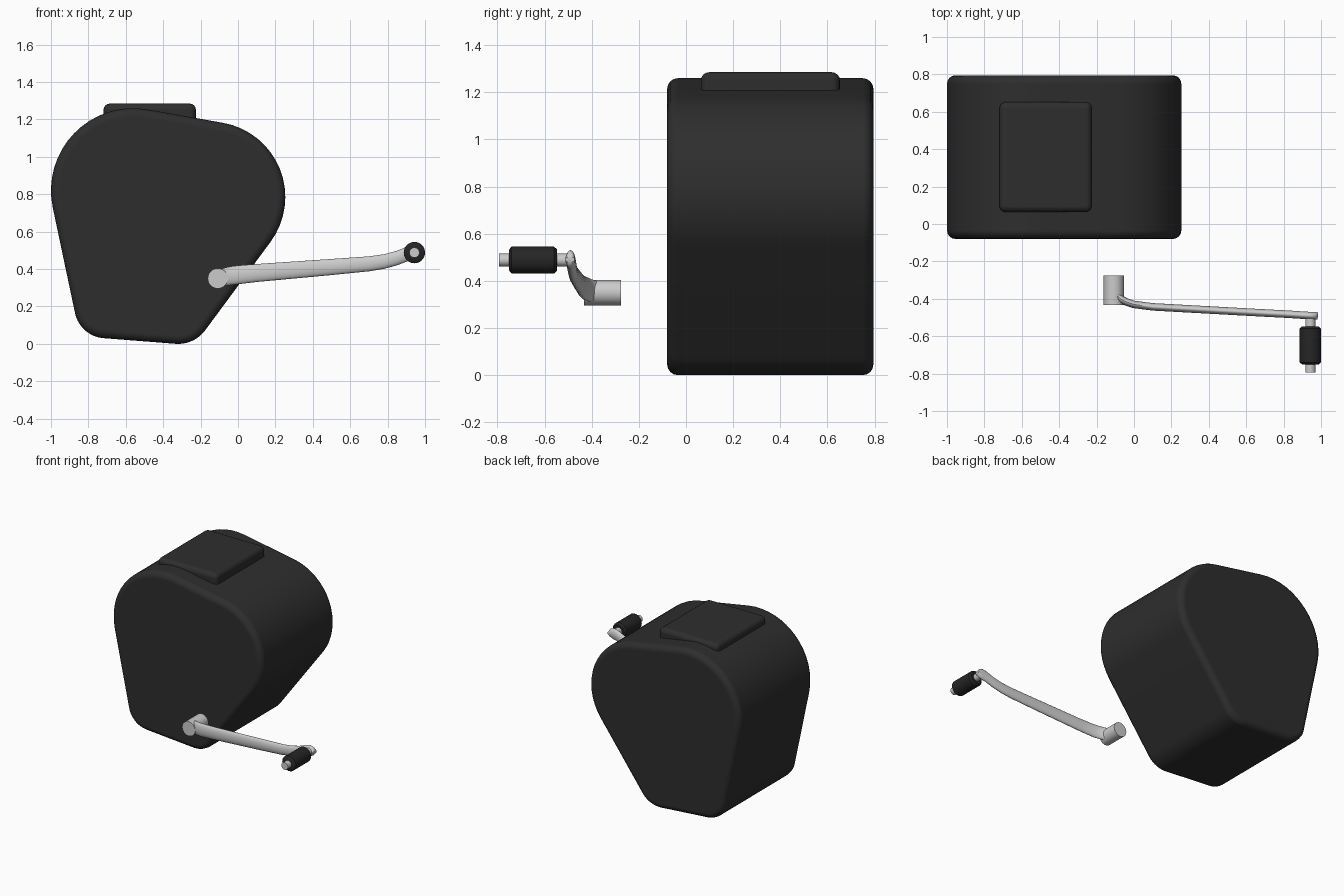
import bpy, bmesh, math
from mathutils import Vector

if "Cube" in bpy.data.objects:
    bpy.data.objects.remove(bpy.data.objects["Cube"])


def material(name, v):
    m = bpy.data.materials.new(name)
    m.diffuse_color = (v, v, v, 1)
    m.use_nodes = True
    m.node_tree.nodes["Principled BSDF"].inputs["Base Color"].default_value = m.diffuse_color
    return m


BLACK = material("matte black", 0.027)
RUBBER = material("grip black", 0.019)
STEEL = material("light steel", 0.6)


def finish(name, bm, mat, bevel=0, segments=4):
    bmesh.ops.recalc_face_normals(bm, faces=bm.faces[:])
    me = bpy.data.meshes.new(name)
    bm.to_mesh(me)
    bm.free()
    me.materials.append(mat)
    ob = bpy.data.objects.new(name, me)
    bpy.context.collection.objects.link(ob)
    bpy.ops.object.select_all(action='DESELECT')
    ob.select_set(True)
    bpy.context.view_layer.objects.active = ob
    bpy.ops.object.shade_smooth_by_angle(angle=math.radians(40))
    if bevel:
        b = ob.modifiers.new("rounded edges", 'BEVEL')
        b.width = bevel
        b.segments = segments
        b.limit_method = 'ANGLE'
        b.angle_limit = math.radians(50)
        b.harden_normals = True
    return ob


def loft(bm, rings):
    """Skin a list of equal-length rings and cap both ends."""
    rows = [[bm.verts.new(p) for p in r] for r in rings]
    n = len(rows[0])
    for a, b in zip(rows, rows[1:]):
        for i in range(n):
            bm.faces.new((a[i], a[(i + 1) % n], b[(i + 1) % n], b[i]))
    bm.faces.new(rows[0])
    bm.faces.new(rows[-1])


def lathe_y(name, x, z, profile, mat, sides=32):
    """Turned part around a y axis; profile holds (y, radius) pairs."""
    bm = bmesh.new()
    turn = [math.tau * i / sides for i in range(sides)]
    loft(bm, [[(x + r * math.cos(a), y, z + r * math.sin(a)) for a in turn]
              for y, r in profile])
    return finish(name, bm, mat)


def hull_outline(circles, steps=16):
    """Counter-clockwise outline wrapped tightly around (x, z, r) circles."""
    n = len(circles)
    normals = []
    for i in range(n):
        x0, z0, r0 = circles[i]
        x1, z1, r1 = circles[(i + 1) % n]
        d = math.hypot(x1 - x0, z1 - z0)
        normals.append(math.atan2(z1 - z0, x1 - x0) - math.acos((r0 - r1) / d))
    pts = []
    for i, (x, z, r) in enumerate(circles):
        a0 = normals[i - 1]
        sweep = (normals[i] - a0) % math.tau
        for k in range(steps + 1):
            a = a0 + sweep * k / steps
            pts.append((x + r * math.cos(a), z + r * math.sin(a)))
    return pts


# housing: rounded four-lobed outline extruded front to back
outline = hull_outline([(-0.32, 0.18, 0.18), (-0.15, 0.785, 0.403),
                        (-0.56, 0.82, 0.44), (-0.705, 0.20, 0.17)])
bm = bmesh.new()
loft(bm, [[(x, y, z) for x, z in outline] for y in (-0.08, 0.795)])
finish("housing", bm, BLACK, 0.045)

# raised pad on top of the housing
bm = bmesh.new()
bmesh.ops.create_cube(bm, size=1)
for v in bm.verts:
    v.co = Vector((-0.472 + v.co.x * 0.495, 0.358 + v.co.y * 0.59, 1.215 + v.co.z * 0.14))
finish("top_pad", bm, BLACK, 0.035)

# crank hub
lathe_y("crank_hub", -0.108, 0.35, [(-0.432, 0.054), (-0.275, 0.054)], STEEL)

# crank arm: flattened oval section swept along a gentle bend (x, y, z, half height)
path = [(-0.10, -0.372, 0.352, 0.045), (-0.07, -0.402, 0.358, 0.049),
        (-0.04, -0.417, 0.364, 0.050), (0.00, -0.430, 0.369, 0.050),
        (0.10, -0.443, 0.379, 0.048), (0.50, -0.465, 0.411, 0.043),
        (0.70, -0.476, 0.428, 0.040), (0.78, -0.480, 0.440, 0.039),
        (0.85, -0.484, 0.459, 0.039), (0.91, -0.488, 0.483, 0.040),
        (0.945, -0.490, 0.490, 0.040), (0.97, -0.491, 0.490, 0.030),
        (0.983, -0.492, 0.490, 0.012)]
rings = []
for i, (x, y, z, h) in enumerate(path):
    a, b = path[max(i - 1, 0)], path[min(i + 1, len(path) - 1)]
    t = Vector((b[0] - a[0], b[1] - a[1], 0)).normalized()
    side = Vector((-t.y, t.x, 0)) * 0.02
    rings.append([Vector((x, y, z)) + side * math.cos(k * math.tau / 20)
                  + Vector((0, 0, h * math.sin(k * math.tau / 20))) for k in range(20)])
bm = bmesh.new()
loft(bm, rings)
finish("crank_arm", bm, STEEL)

# handle pin and grip
lathe_y("handle_pin", 0.943, 0.488, [(-0.793, 0.027), (-0.48, 0.027)], STEEL, 24)
lathe_y("handle_grip", 0.943, 0.488, [(-0.75, 0.045), (-0.74, 0.057), (-0.56, 0.057),
                                      (-0.547, 0.045)], RUBBER)
